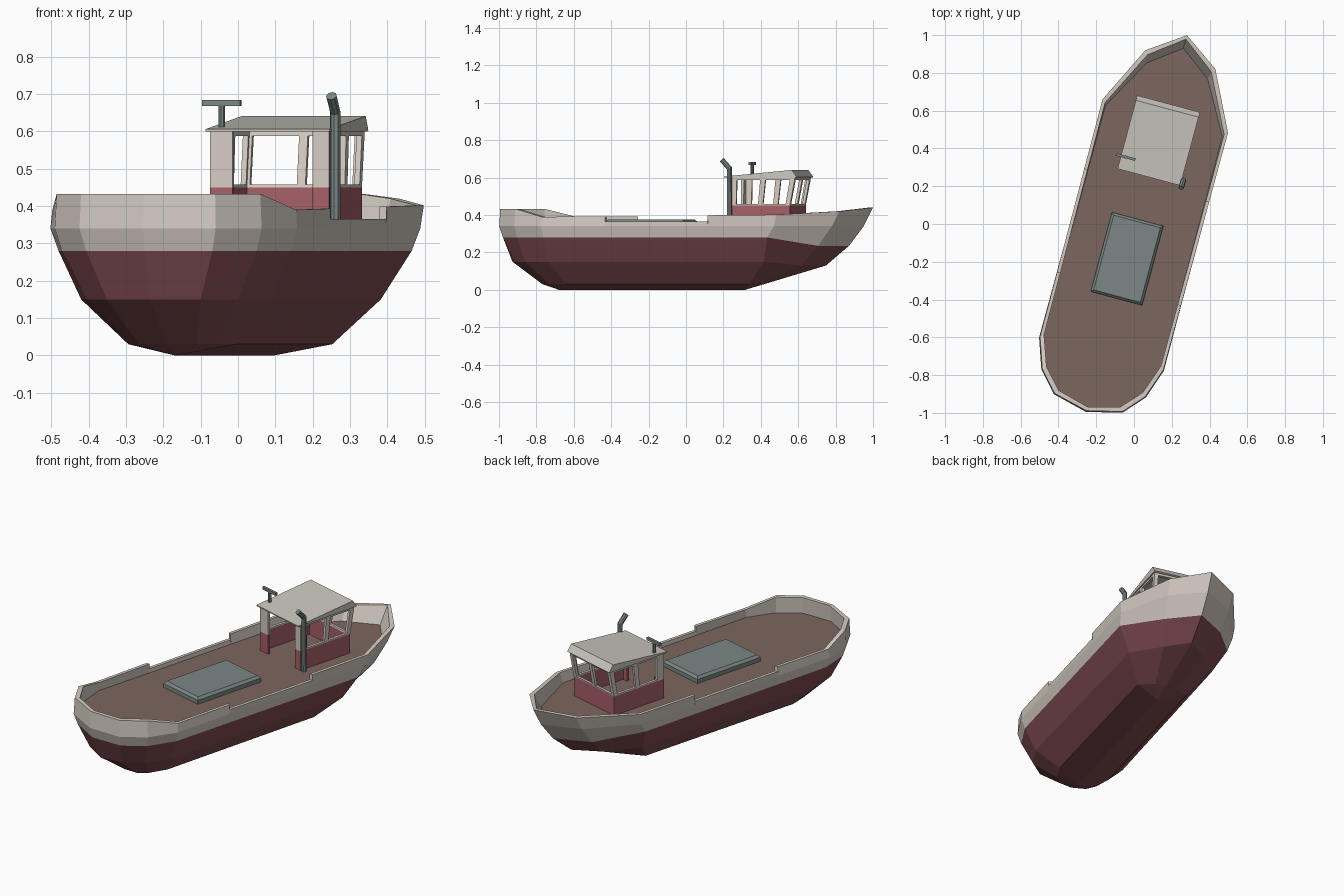
import bpy, bmesh, math
from mathutils import Matrix, Vector

if "Cube" in bpy.data.objects:
    bpy.data.objects.remove(bpy.data.objects["Cube"])

# The boat is built along local +y (bow), then turned 15 degrees
PLACE = Matrix.Rotation(math.radians(-15), 4, 'Z') @ Matrix.Translation((0.012, 0, 0))


def material(name, rgb):
    m = bpy.data.materials.new(name)
    m.diffuse_color = (*rgb, 1)
    m.use_nodes = True
    m.node_tree.nodes["Principled BSDF"].inputs["Base Color"].default_value = m.diffuse_color
    return m


WHITE = material("off_white", (0.66, 0.60, 0.54))
ROOF = material("roof_light_grey", (0.60, 0.575, 0.53))
HULL_RED = material("hull_dark_red", (0.22, 0.072, 0.082))
CABIN_RED = material("cabin_red", (0.38, 0.115, 0.135))
BROWN = material("deck_brown", (0.20, 0.135, 0.112))
GREY = material("grey_green", (0.20, 0.245, 0.235))


def finish(name, bm, mats, rule=None):
    bmesh.ops.remove_doubles(bm, verts=bm.verts, dist=0.0005)
    bmesh.ops.dissolve_degenerate(bm, edges=bm.edges, dist=0.0002)
    bmesh.ops.recalc_face_normals(bm, faces=bm.faces)
    if rule:
        for f in bm.faces:
            f.material_index = rule(f)
    bm.transform(PLACE)
    me = bpy.data.meshes.new(name)
    bm.to_mesh(me)
    bm.free()
    for m in mats:
        me.materials.append(m)
    ob = bpy.data.objects.new(name, me)
    bpy.context.collection.objects.link(ob)
    return ob


def ring(half):
    """Closed outline from starboard points running stern to bow."""
    return list(half) + [(-x, y, z) for x, y, z in reversed(half[1:-1])]


def loft(bm, rings):
    rows = [[bm.verts.new(p) for p in r] for r in rings]
    n = len(rows[0])
    for a, b in zip(rows, rows[1:]):
        for i in range(n):
            j = (i + 1) % n
            bm.faces.new((a[i], a[j], b[j], b[i]))
    return rows


def add_box(bm, x0, x1, y0, y1, z0, z1):
    m = Matrix.Translation(((x0 + x1) / 2, (y0 + y1) / 2, (z0 + z1) / 2)) @ \
        Matrix.Diagonal((x1 - x0, y1 - y0, z1 - z0, 1))
    return bmesh.ops.create_cube(bm, size=1, matrix=m)['verts']


# Hull waterlines: (half width, length, height), stern to bow
top = [(0, -1.02, .433), (.186, -.975, .433), (.282, -.868, .433), (.338, -.705, .39),
       (.344, .594, .402), (.192, .904, .42), (0, 1.038, .44)]
knuckle = [(0, -1.027, .34), (.189, -.98, .34), (.287, -.87, .34), (.342, -.71, .34),
           (.338, .58, .34), (.185, .86, .34), (0, .987, .34)]
paint = [(0, -1.01, .28), (.175, -.963, .28), (.27, -.86, .28), (.322, -.70, .28),
         (.325, .54, .28), (.17, .78, .235), (0, .905, .235)]
chine = [(0, -.957, .15), (.13, -.917, .15), (.21, -.83, .15), (.262, -.69, .15),
         (.25, .50, .15), (.12, .67, .13), (0, .778, .13)]
bilge = [(0, -.79, .03), (.08, -.77, .03), (.12, -.72, .03), (.15, -.62, .03),
         (.145, .39, .03), (.06, .43, .035), (0, .445, .033)]
keel = [(0, -.70, 0)] * 4 + [(0, .33, 0)] * 3

bm = bmesh.new()
rows = loft(bm, [ring(r) for r in (paint, chine, bilge, keel)])
finish("lower_hull", bm, [HULL_RED])

bm = bmesh.new()
loft(bm, [ring(knuckle), ring(paint)])
finish("upper_hull_band", bm, [WHITE])

# Deck
bm = bmesh.new()
bm.faces.new([bm.verts.new(p) for p in ring(knuckle)])
finish("deck", bm, [BROWN])


# Bulwark with a lowered section amidships
def with_notch(half, low):
    a, b = Vector(half[3]), Vector(half[4])

    def at(y, drop):
        p = a.lerp(b, (y - a.y) / (b.y - a.y))
        return (p.x, p.y, low if drop else p.z)
    cut = [at(-.355, 0), at(-.355, 1), at(.215, 1), at(.215, 0)]
    return half[:4] + cut + half[4:]


def inset(half):
    return [(max(x - .018, 0), y * .979, z) for x, y, z in half]


outer_top, outer_low = with_notch(top, .365), with_notch(knuckle, .34)
bm = bmesh.new()
loft(bm, [ring(r) for r in (outer_low, outer_top, inset(outer_top), inset(outer_low))])
finish("bulwark", bm, [WHITE])

# Cargo hatch with bevelled lid
bm = bmesh.new()
add_box(bm, -.141, .141, -.405, .03, .335, .376)
rim = [e for e in bm.edges if all(v.co.z > .37 for v in e.verts)]
bmesh.ops.bevel(bm, geom=rim, offset=.013, segments=1, affect='EDGES')
finish("cargo_hatch", bm, [GREY])

# Wheelhouse: red lower walls, white window frames, raked front
W, BACK, FRONT, T = .165, .28, .622, .015
SILL, HEAD, EAVE = .45, .588, .605


def rake(bm):
    for v in bm.verts:
        if v.co.z > SILL:
            v.co.y += .03 * (v.co.z - SILL) / .155 * (v.co.y - BACK) / (FRONT - BACK)


bm = bmesh.new()
for x0, x1 in ((-W, -W + T), (W - T, W)):
    add_box(bm, x0, x1, BACK, FRONT, .335, SILL)
add_box(bm, -W + T, W - T, FRONT - T, FRONT, .335, SILL)
add_box(bm, -W + T, -.102, BACK, BACK + T, .335, SILL)
add_box(bm, .12, W - T, BACK, BACK + T, .335, SILL)
finish("wheelhouse_lower_walls", bm, [CABIN_RED])

bm = bmesh.new()
for x0, x1 in ((-W, -W + T), (W - T, W)):
    add_box(bm, x0, x1, BACK, FRONT, SILL, SILL + .008)
    add_box(bm, x0, x1, BACK, FRONT, HEAD, EAVE)
    for y0, y1 in ((BACK, BACK + .045), (.445, .472), (FRONT - .025, FRONT)):
        add_box(bm, x0, x1, y0, y1, SILL + .008, HEAD)
for z0, z1 in ((SILL, SILL + .008), (HEAD, EAVE)):
    add_box(bm, -W + T, W - T, FRONT - T, FRONT, z0, z1)
for x0, x1 in ((-W + T, -.142), (-.012, .012), (.142, W - T)):
    add_box(bm, x0, x1, FRONT - T, FRONT, SILL + .008, HEAD)
add_box(bm, -W + T, -.102, BACK, BACK + T, SILL, EAVE)
add_box(bm, .12, W - T, BACK, BACK + T, SILL, EAVE)
rake(bm)
finish("wheelhouse_window_frames", bm, [WHITE])

# Wedge roof
bm = bmesh.new()
profile = [(.26, .60), (.26, .606), (.635, .641), (.662, .603), (.655, .60)]
sides = [[bm.verts.new((x, y, z)) for y, z in profile] for x in (-.172, .172)]
for s in sides:
    bm.faces.new(s)
for i in range(5):
    j = (i + 1) % 5
    bm.faces.new((sides[0][i], sides[0][j], sides[1][j], sides[1][i]))
finish("wheelhouse_roof", bm, [ROOF])

# Exhaust pipe, bent aft at the top
R = .0145
bm = bmesh.new()
path = [((.18, .292, .335), 0), ((.18, .292, .65), 20), ((.18, .25, .695), 45)]
rings = []
for c, tilt in path:
    rot = Matrix.Rotation(math.radians(tilt), 3, 'X')
    rings.append([Vector(c) + rot @ Vector((R * math.cos(a), R * math.sin(a), 0))
                  for a in (math.tau * k / 8 for k in range(8))])
rows = loft(bm, rings)
bm.faces.new(rows[0])
bm.faces.new(rows[-1])
finish("exhaust_pipe", bm, [GREY])

# Radar post and bar on the roof
bm = bmesh.new()
bmesh.ops.create_cone(bm, cap_ends=True, segments=8, radius1=.009, radius2=.009, depth=.064,
                      matrix=Matrix.Translation((-.146, .331, .639)))
finish("radar_post", bm, [GREY])
bm = bmesh.new()
add_box(bm, -.199, -.093, .324, .338, .668, .684)
finish("radar_bar", bm, [GREY])
